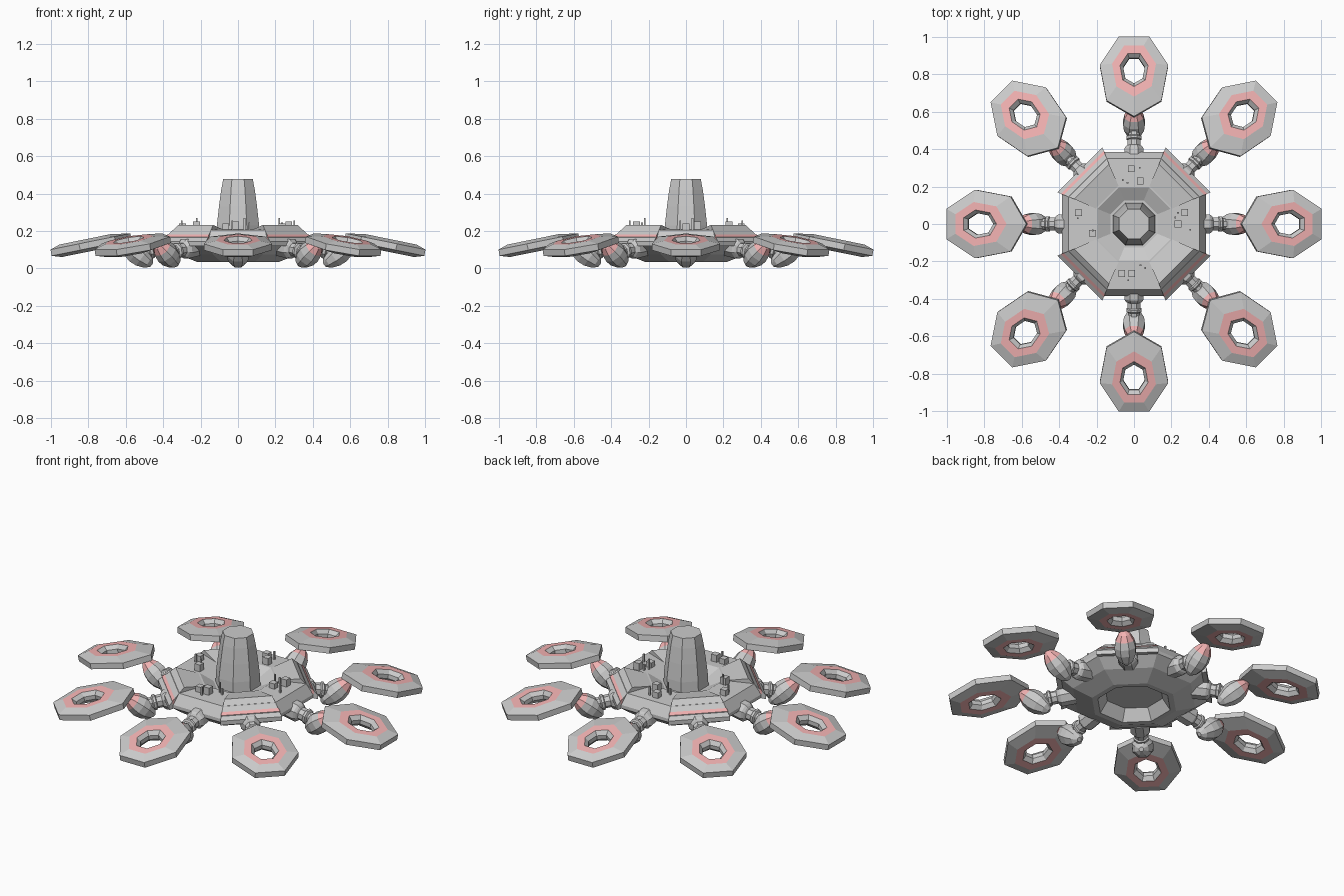
import bpy, bmesh
from math import pi, sin, cos, radians
from mathutils import Matrix, Vector

if "Cube" in bpy.data.objects:
    bpy.data.objects.remove(bpy.data.objects["Cube"])

pink = bpy.data.materials.new("pink_panel")
pink.diffuse_color = (0.9, 0.45, 0.45, 1)
pink.use_nodes = True
pink.node_tree.nodes["Principled BSDF"].inputs["Base Color"].default_value = pink.diffuse_color
grey = bpy.data.materials.new("grey_hull")


def loft(name, loops, cyclic=False, pink_bands=()):
    """Skin equal-length vertex loops; cap the ends unless cyclic."""
    bm = bmesh.new()
    rows = [[bm.verts.new(p) for p in loop] for loop in loops]
    n = len(rows[0])
    for i in range(len(rows) if cyclic else len(rows) - 1):
        a, b = rows[i], rows[(i + 1) % len(rows)]
        for k in range(n):
            f = bm.faces.new((a[k], a[(k + 1) % n], b[(k + 1) % n], b[k]))
            f.material_index = int(i in pink_bands)
    if not cyclic:
        bm.faces.new(rows[0])
        bm.faces.new(rows[-1])
    bmesh.ops.recalc_face_normals(bm, faces=bm.faces[:])
    me = bpy.data.meshes.new(name)
    bm.to_mesh(me)
    bm.free()
    if pink_bands:
        me.materials.append(grey)
        me.materials.append(pink)
    return me


def lathe(name, profile, sides=8, pink_bands=()):
    """Faceted lathe about z from (apothem, z) pairs, flats facing the axes."""
    c = cos(pi / sides)
    loops = [[(r / c * cos((k + .5) * 2 * pi / sides),
               r / c * sin((k + .5) * 2 * pi / sides), z) for k in range(sides)]
             for r, z in profile]
    return loft(name, loops, False, pink_bands)


def place(name, mesh, matrix=Matrix()):
    ob = bpy.data.objects.new(name, mesh)
    bpy.context.collection.objects.link(ob)
    ob.matrix_world = matrix
    return ob


def spin(deg):
    return Matrix.Rotation(radians(deg), 4, 'Z')


def radial(r, z, elevation):
    """Frame at radius r whose local z points outwards, raised by elevation."""
    return Matrix.Translation((r, 0, z)) @ Matrix.Rotation(radians(90 - elevation), 4, 'Y')


# Hull with central well on top and recess underneath
place("hull", lathe("hull", [
    (.09, .17), (.125, .17), (.195, .21), (.35, .205), (.385, .145), (.385, .125),
    (.32, .075), (.22, .035), (.19, .035), (.15, .10), (.05, .10)]))

# Command tower
place("tower", lathe("tower", [(.115, .16), (.113, .23), (.102, .33), (.09, .42), (.079, .477)]))

# Armoured diagonal panels with a pink trim strip
def section(r, t, z_top, z_low):
    return [(r, -t, z_low), (r, t, z_low), (r, t, z_top), (r, -t, z_top)]

panel = loft("panel", [section(.195, .083, .208, .15), section(.32, .132, .232, .13),
                       section(.41, .17, .145, .12)])
trim = loft("trim", [section(.376, .157, .182, .15), section(.39, .163, .1685, .15)], False, (0,))

# Thruster ring: seven-sided, (centre shift, radius, height) per edge loop
bands = [(0, .229, .017), (.022, .147, .034), (.024, .094, .034), (.024, .072, .012),
         (.024, .072, -.012), (.024, .094, -.034), (.022, .147, -.034), (0, .229, -.017)]
ring = loft("ring", [[(s + R * cos(pi + 2 * pi * k / 7), .82 * R * sin(pi + 2 * pi * k / 7), z)
                      for k in range(7)] for s, R, z in bands], True, (1, 5))
ring_frame = Matrix.Translation((.797, 0, .125)) @ Matrix.Rotation(radians(11.5), 4, 'Y')

# Egg-shaped pod and stepped neck
pod = lathe("pod", [(.012, -.10), (.036, -.078), (.054, -.035), (.058, .005),
                    (.05, .045), (.032, .08), (.01, .1)], 8, (4, 5))
neck = lathe("neck", [(.052, -.08), (.052, .0), (.044, .012), (.034, .02), (.034, .05),
                      (.041, .055), (.041, .068), (.03, .075), (.026, .14)])

for i in range(8):
    turn = spin(45 * i)
    place(f"ring_{i + 1}", ring, turn @ ring_frame)
    place(f"pod_{i + 1}", pod, turn @ radial(.54, .08, 38))
    place(f"neck_{i + 1}", neck, turn @ radial(.40, .105, -10))
    if i % 2:
        place(f"panel_{i + 1}", panel, turn)
        place(f"panel_trim_{i + 1}", trim, turn)


# Deck boxes and antennas on the four flat wedges
def box(name, x, y, size, top):
    h = size / 2
    sq = [(-h, -h), (h, -h), (h, h), (-h, h)]
    place(name, loft(name, [[(x + a, y + b, z) for a, b in sq] for z in (.2, top)]))

boxes = [(-.015, .295), (.033, .23), (-.065, -.265), (-.012, -.265),
         (.235, .0), (.272, .062), (-.297, .06), (-.222, -.05)]
for i, (x, y) in enumerate(boxes):
    box(f"deck_box_{i + 1}", x, y, .036, .25 if i % 2 else .24)

masts = [(.235, .06, .245), (.3, -.03, .255), (.22, .035, .27)]
for i in range(4):
    for j, (x, y, top) in enumerate(masts):
        p = spin(90 * i) @ Vector((x, y, 0))
        box(f"antenna_{i + 1}_{j + 1}", p.x, p.y, .009, top)
